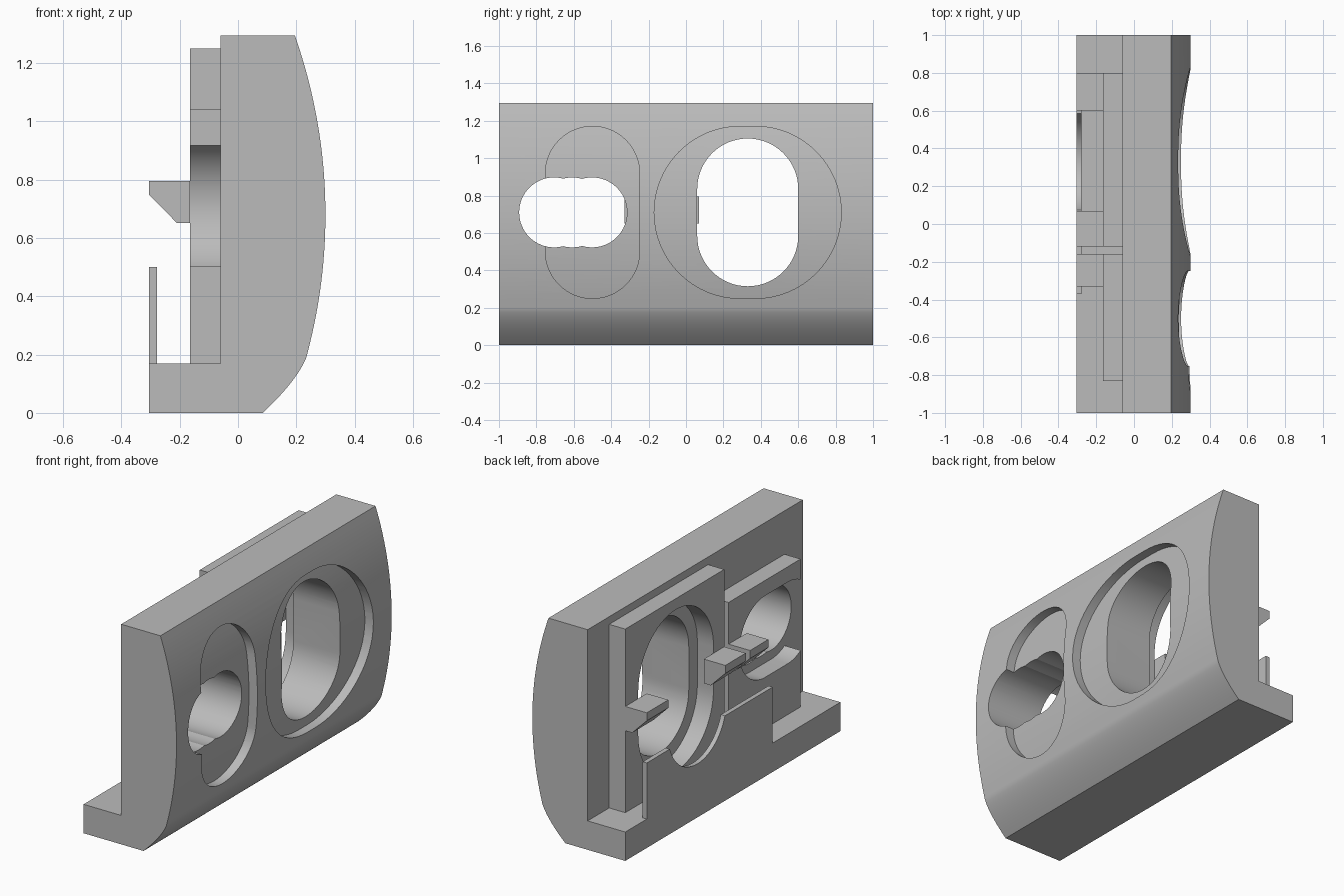
import bpy, bmesh, math

cube = bpy.data.objects.get("Cube")
if cube:
    bpy.data.objects.remove(cube, do_unlink=True)

grey = bpy.data.materials.new("plain grey")
grey.use_nodes = True
COLOUR = (0.5, 0.5, 0.5, 1)
grey.diffuse_color = COLOUR
grey.node_tree.nodes["Principled BSDF"].inputs["Base Color"].default_value = COLOUR

SLOT_Y, SMALL_Y, MID_Z = 0.33, -0.5, 0.71   # centres of the openings
BACK, PLATE, REAR = -0.06, -0.165, -0.305   # x of body back, plate face, foot edge
FOOT = 0.17


def prism(name, points, axis, lo, hi):
    """Extrude a 2D outline: (x, z) along y, or (y, z) along x."""
    bm = bmesh.new()
    if axis == "y":
        verts = [bm.verts.new((a, lo, b)) for a, b in points]
        move = (0, hi - lo, 0)
    else:
        verts = [bm.verts.new((lo, a, b)) for a, b in points]
        move = (hi - lo, 0, 0)
    face = bm.faces.new(verts)
    new = bmesh.ops.extrude_face_region(bm, geom=[face], use_keep_orig=True)["geom"]
    bmesh.ops.translate(bm, vec=move, verts=[v for v in new if isinstance(v, bmesh.types.BMVert)])
    bmesh.ops.recalc_face_normals(bm, faces=bm.faces)
    mesh = bpy.data.meshes.new(name)
    bm.to_mesh(mesh)
    bm.free()
    mesh.materials.append(grey)
    obj = bpy.data.objects.new(name, mesh)
    bpy.context.collection.objects.link(obj)
    return obj


def box(name, y0, y1, z0, z1, x0, x1):
    return prism(name, [(y0, z0), (y1, z0), (y1, z1), (y0, z1)], "x", x0, x1)


def rounded(y, r, dy=0, dz=0, n=32):
    """Outline of a circle stretched by dy or dz into a slot."""
    pts = []
    for quarter, (sy, sz) in enumerate([(1, 1), (-1, 1), (-1, -1), (1, -1)]):
        for i in range(n // 2 + 1):
            a = math.pi / 2 * (quarter + i / (n // 2))
            p = (y + sy * dy + r * math.cos(a), MID_Z + sz * dz + r * math.sin(a))
            if not pts or math.dist(p, pts[-1]) > 1e-5:
                pts.append(p)
    if math.dist(pts[0], pts[-1]) < 1e-5:
        pts.pop()
    return pts


def cut(obj, cutter):
    """Subtract the cutter and remove it."""
    mod = obj.modifiers.new("cut", "BOOLEAN")
    mod.operation, mod.solver, mod.object = "DIFFERENCE", "EXACT", cutter
    bpy.context.view_layer.objects.active = obj
    bpy.ops.object.modifier_apply(modifier=mod.name)
    bpy.data.objects.remove(cutter, do_unlink=True)


def bowed_face():
    """Bowed side from the bottom edge to the top edge."""
    p0, p1, p2 = (0.085, 0), (0.212, 0.119), (0.24, 0.205)
    pts = []
    for i in range(12):
        t = i / 12
        pts.append(tuple((1 - t) ** 2 * a + 2 * t * (1 - t) * b + t * t * c
                         for a, b, c in zip(p0, p1, p2)))
    radius, mid = 1.853, 0.68
    for i in range(33):
        z = 0.205 + (1.295 - 0.205) * i / 32
        pts.append((0.3 - radius + math.sqrt(radius ** 2 - (z - mid) ** 2), z))
    return pts


# Body with its foot
curve = bowed_face()
body = prism("body", curve + [(BACK, 1.295), (BACK, FOOT), (REAR, FOOT), (REAR, 0)], "y", -1, 1)

# Shallow recesses whose floors follow the bowed side
DEPTH = 0.055
for outline in (rounded(SLOT_Y, 0.46, dy=0.04), rounded(SMALL_Y, 0.252, dz=0.208)):
    recess = prism("recess_cutter", outline, "x", 0, 0.5)
    floor = prism("floor_cutter", [(x - DEPTH, z) for x, z in curve]
                  + [(-0.5, 1.295), (-0.5, 0)], "y", -1.2, 1.2)
    cut(recess, floor)
    cut(body, recess)

# Through openings
def slot_cutter():
    return prism("slot_cutter", rounded(SLOT_Y, 0.27, dz=0.125), "x", -0.6, 0.6)

cut(body, slot_cutter())
for y in (-0.705, -0.608, -0.502):
    cut(body, prism("hole_cutter", rounded(y, 0.187), "x", -0.6, 0.6))

# Rear plates with wider bores
tall_plate = box("tall_plate", -0.12, 0.8, FOOT, 1.25, PLATE, BACK)
cut(tall_plate, prism("bore_cutter", rounded(SLOT_Y, 0.35, dz=0.125), "x", -0.6, 0.6))
low_plate = box("low_plate", -0.83, -0.16, FOOT, 1.04, PLATE, BACK)
cut(low_plate, prism("bore_cutter", rounded(-0.605, 0.24, dy=0.105), "x", -0.6, 0.6))

# Thin rear wall, notched by the slot
rear_wall = box("rear_wall", -0.37, 0.8, FOOT, 0.5, REAR, -0.278)
cut(rear_wall, slot_cutter())

# Chamfered hooks
hook = [(PLATE, 0.795), (REAR, 0.795), (REAR, 0.748), (-0.21, 0.652), (PLATE, 0.652)]
parts = [body, tall_plate, low_plate, rear_wall]
for name, y0, y1 in (("left_hook", 0.6, 0.8), ("middle_hook", -0.12, 0.07),
                     ("right_hook", -0.33, -0.16)):
    parts.append(prism(name, hook, "y", y0, y1))

# Smooth curved surfaces, keep corners sharp
bpy.ops.object.select_all(action="DESELECT")
for part in parts:
    part.select_set(True)
bpy.context.view_layer.objects.active = body
bpy.ops.object.shade_smooth_by_angle(angle=math.radians(25))
